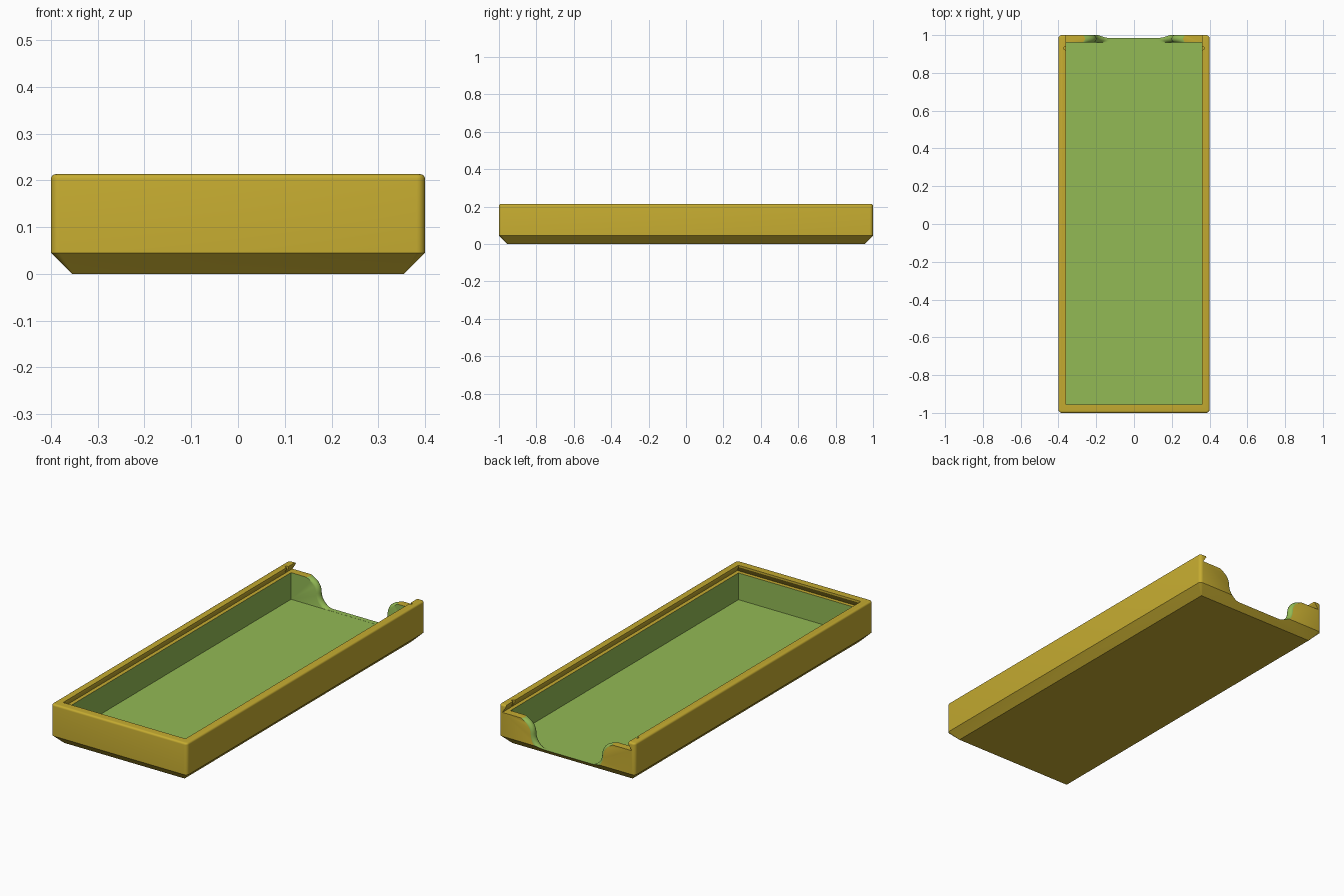
import bpy, bmesh
from math import sin, cos, pi, radians

if "Cube" in bpy.data.objects:
    bpy.data.objects.remove(bpy.data.objects["Cube"])


def material(name, color):
    m = bpy.data.materials.new(name)
    m.use_nodes = True
    m.diffuse_color = color
    m.node_tree.nodes["Principled BSDF"].inputs["Base Color"].default_value = color
    return m


gold = material("mustard_gold", (0.56, 0.41, 0.03, 1))
green = material("leaf_green", (0.29, 0.49, 0.09, 1))


def loft(name, rings, mat):
    """Closed solid skinned through rings of equal point count."""
    bm = bmesh.new()
    loops = [[bm.verts.new(p) for p in ring] for ring in rings]
    n = len(loops[0])
    for a, b in zip(loops, loops[1:]):
        for i in range(n):
            j = (i + 1) % n
            bm.faces.new((a[i], a[j], b[j], b[i]))
    bm.faces.new(loops[0])
    bm.faces.new(loops[-1])
    bmesh.ops.recalc_face_normals(bm, faces=bm.faces)
    mesh = bpy.data.meshes.new(name)
    bm.to_mesh(mesh)
    bm.free()
    mesh.materials.append(mat)
    obj = bpy.data.objects.new(name, mesh)
    bpy.context.collection.objects.link(obj)
    return obj


def rounded_rect(hx, hy, r, z, steps=5):
    pts = []
    for q, (sx, sy) in enumerate(((1, 1), (-1, 1), (-1, -1), (1, -1))):
        for i in range(steps + 1):
            a = (q + i / steps) * pi / 2
            pts.append((sx * (hx - r) + r * cos(a), sy * (hy - r) + r * sin(a), z))
    return pts


def rect(hx, y0, y1, z):
    return [(-hx, y0, z), (hx, y0, z), (hx, y1, z), (-hx, y1, z)]


# Outer tray: chamfered base, rounded corners and a rounded top rim
TOP, RIM, CORNER = 0.213, 0.01, 0.018
shell = [rounded_rect(0.355, 0.955, 0.002, 0), rounded_rect(0.4, 1, CORNER, 0.045)]
for i in range(5):
    a = i / 4 * pi / 2
    inset = RIM * (1 - cos(a))
    shell.append(rounded_rect(0.4 - inset, 1 - inset, CORNER - inset, TOP - RIM + RIM * sin(a)))
tray = loft("tray", shell, gold)
tray.data.materials.append(green)

# Storage cavity
FLOOR, LEDGE = 0.03, 0.172
cavity = loft("cavity_cutter", [rect(0.36, -0.955, 0.96, z) for z in (FLOOR, 0.18)], green)

# Dovetail groove for a sliding lid, open at the back
groove = loft("groove_cutter", [rect(0.38, -0.975, 1.1, LEDGE),
                                rect(0.36, -0.955, 1.1, 0.203),
                                rect(0.36, -0.955, 1.1, 0.25)], gold)


# Finger cutout in the back wall, with a half-round edge
def cutout_ring(y, off, steps=10):
    r, cz = 0.0715, 0.1015
    side = [(0.27, 0.25)]
    for i in range(steps + 1):                      # upper shoulder
        t = 1 - i / steps
        a = t * pi / 2
        rr = r - off * (1 - t ** 4)
        side.append((0.27 - rr * cos(a), cz + rr * sin(a)))
    for i in range(1, steps + 1):                   # lower hollow
        a = i / steps * pi / 2
        rr = r + off
        side.append((0.127 + rr * cos(a), max(FLOOR + 0.0005, cz - rr * sin(a))))
    return [(x, y, z) for x, z in side] + [(-x, y, z) for x, z in reversed(side)]


R = 0.021
rings = [cutout_ring(0.94, R)]
for i in range(13):
    t = i / 12 * pi
    rings.append(cutout_ring(0.98 - R * cos(t), R * (1 - sin(t))))
rings.append(cutout_ring(1.05, R))
cutout = loft("cutout_cutter", rings, green)

# Small catch notches near the open end of the groove
notches = []
for s in (-1, 1):
    circle = [(s * 0.362 + 0.012 * cos(k * pi / 8), 0.93 + 0.008 * sin(k * pi / 8)) for k in range(16)]
    notches.append(loft("notch_cutter", [[(x, y, z) for x, y in circle] for z in (0.178, 0.25)], gold))

# Apply the cuts
bpy.context.view_layer.objects.active = tray
for cutter in [cavity, groove, cutout] + notches:
    cutter.hide_render = True
    mod = tray.modifiers.new(cutter.name, 'BOOLEAN')
    mod.operation = 'DIFFERENCE'
    mod.solver = 'EXACT'
    mod.material_mode = 'TRANSFER'
    mod.object = cutter
    bpy.ops.object.modifier_apply(modifier=mod.name)
    bpy.data.objects.remove(cutter)

for o in bpy.context.selected_objects:
    o.select_set(False)
tray.select_set(True)
bpy.ops.object.shade_smooth_by_angle(angle=radians(30))
